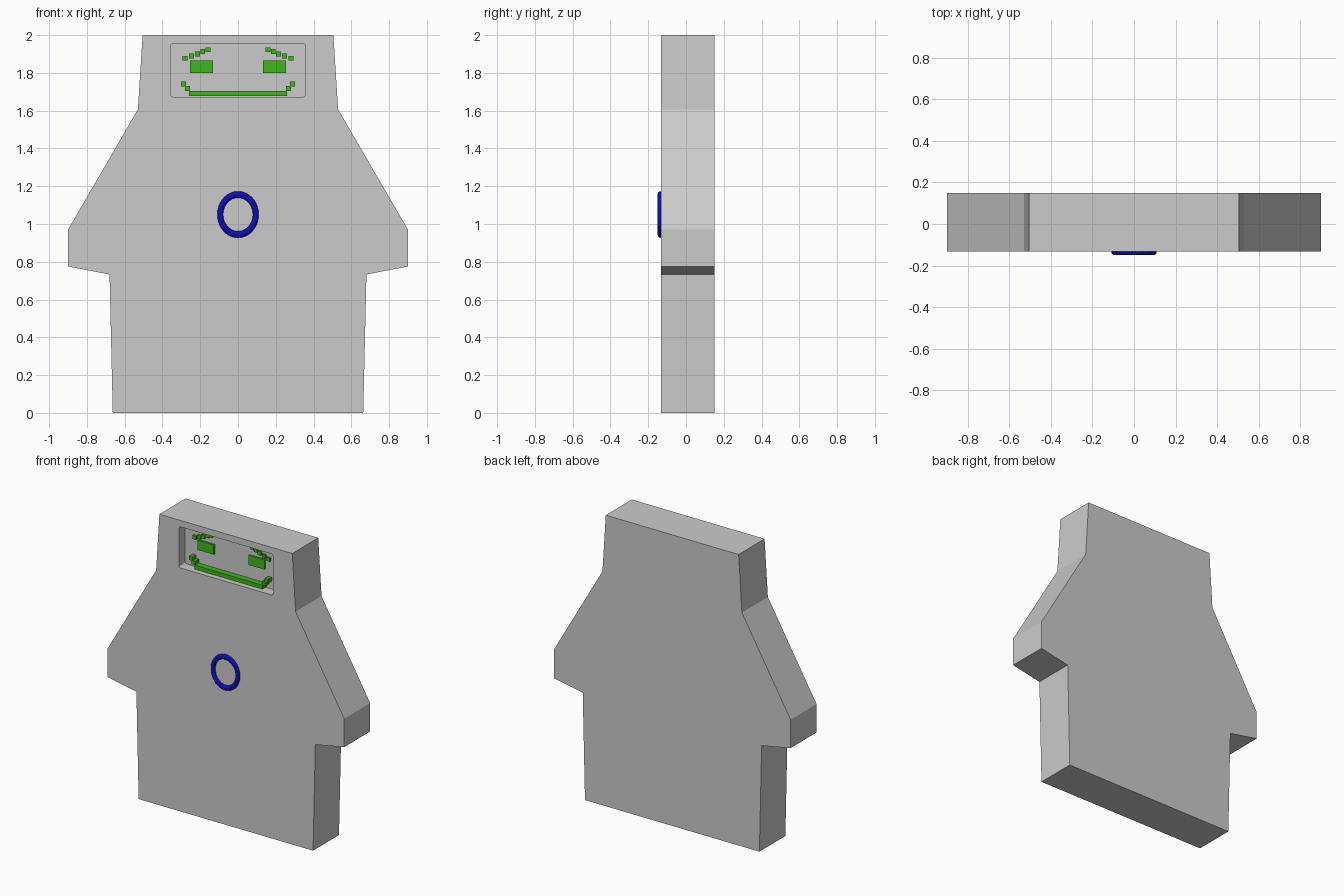
import bpy, bmesh, math

if "Cube" in bpy.data.objects:
    bpy.data.objects.remove(bpy.data.objects["Cube"])

FRONT, BACK, FLOOR = -0.132, 0.15, -0.062


def material(name, rgb):
    m = bpy.data.materials.new(name)
    m.diffuse_color = (*rgb, 1)
    m.use_nodes = True
    m.node_tree.nodes["Principled BSDF"].inputs["Base Color"].default_value = m.diffuse_color
    return m


green = material("screen_green", (0.05, 0.47, 0.01))
blue = material("ring_blue", (0.004, 0.004, 0.45))


def add_object(name, bm, mat=None):
    bmesh.ops.recalc_face_normals(bm, faces=bm.faces[:])
    mesh = bpy.data.meshes.new(name)
    bm.to_mesh(mesh)
    bm.free()
    ob = bpy.data.objects.new(name, mesh)
    if mat:
        mesh.materials.append(mat)
    bpy.context.collection.objects.link(ob)
    return ob


def prism(name, outline, y0, y1):
    """Extrude an (x, z) outline from y0 to y1."""
    bm = bmesh.new()
    face = bm.faces.new([bm.verts.new((x, y0, z)) for x, z in outline])
    new = bmesh.ops.extrude_face_region(bm, geom=[face])["geom"]
    bmesh.ops.translate(bm, vec=(0, y1 - y0, 0),
                        verts=[v for v in new if isinstance(v, bmesh.types.BMVert)])
    return add_object(name, bm)


def boxes(name, rects, y0, y1, mat):
    """Boxes given as (centre x, centre z, width, height) in one object."""
    bm = bmesh.new()
    for x, z, w, h in rects:
        verts = bmesh.ops.create_cube(bm, size=1)["verts"]
        bmesh.ops.scale(bm, vec=(w, y1 - y0, h), verts=verts)
        bmesh.ops.translate(bm, vec=(x, (y0 + y1) / 2, z), verts=verts)
    return add_object(name, bm, mat)


# Flat body slab
half = [(0.663, 0), (0.68, 0.733), (0.9, 0.775), (0.9, 0.97), (0.53, 1.607), (0.505, 2)]
body = prism("body", half + [(-x, z) for x, z in reversed(half)], FRONT, BACK)

# Recessed screen with small rounded corners
r, hw, hh, zc = 0.014, 0.358, 0.141, 1.814
corners = []
for i, (sx, sz) in enumerate([(1, 1), (-1, 1), (-1, -1), (1, -1)]):
    for k in range(4):
        a = math.radians(90 * i + 30 * k)
        corners.append((sx * (hw - r) + r * math.cos(a), zc + sz * (hh - r) + r * math.sin(a)))
cutter = prism("screen_cutter", corners, FRONT - 0.1, FLOOR)
cutter.hide_render = True
mod = body.modifiers.new("screen_recess", "BOOLEAN")
mod.operation, mod.solver, mod.object = "DIFFERENCE", "EXACT", cutter
bpy.context.view_layer.objects.active = body
bpy.ops.object.modifier_apply(modifier=mod.name)
bpy.data.objects.remove(cutter)

# Pixel face on the screen
brow = [(0.281, 1.877), (0.246, 1.889), (0.215, 1.9), (0.186, 1.913), (0.159, 1.923)]
for side, s in (("left", -1), ("right", 1)):
    boxes(side + "_eye", [(s * 0.193, 1.833, 0.122, 0.066)], -0.075, FLOOR + 0.005, green)
    boxes(side + "_brow", [(s * x, z, 0.025, 0.025) for x, z in brow],
          -0.075, FLOOR + 0.005, green)
mouth = [(0, 1.691, 0.518, 0.027)]
for s in (-1, 1):
    mouth += [(s * 0.268, 1.718, 0.026, 0.026), (s * 0.288, 1.742, 0.026, 0.026)]
boxes("mouth", mouth, -0.103, FLOOR + 0.005, green)

# Oval ring on the chest
bpy.ops.mesh.primitive_torus_add(major_radius=0.094, minor_radius=0.0155,
                                 major_segments=48, minor_segments=12,
                                 location=(0, FRONT - 0.0025, 1.05),
                                 rotation=(math.pi / 2, 0, 0))
ring = bpy.context.object
ring.name = "chest_ring"
ring.scale = (1, 1.125, 1)
ring.data.materials.append(blue)
bpy.ops.object.shade_smooth()
